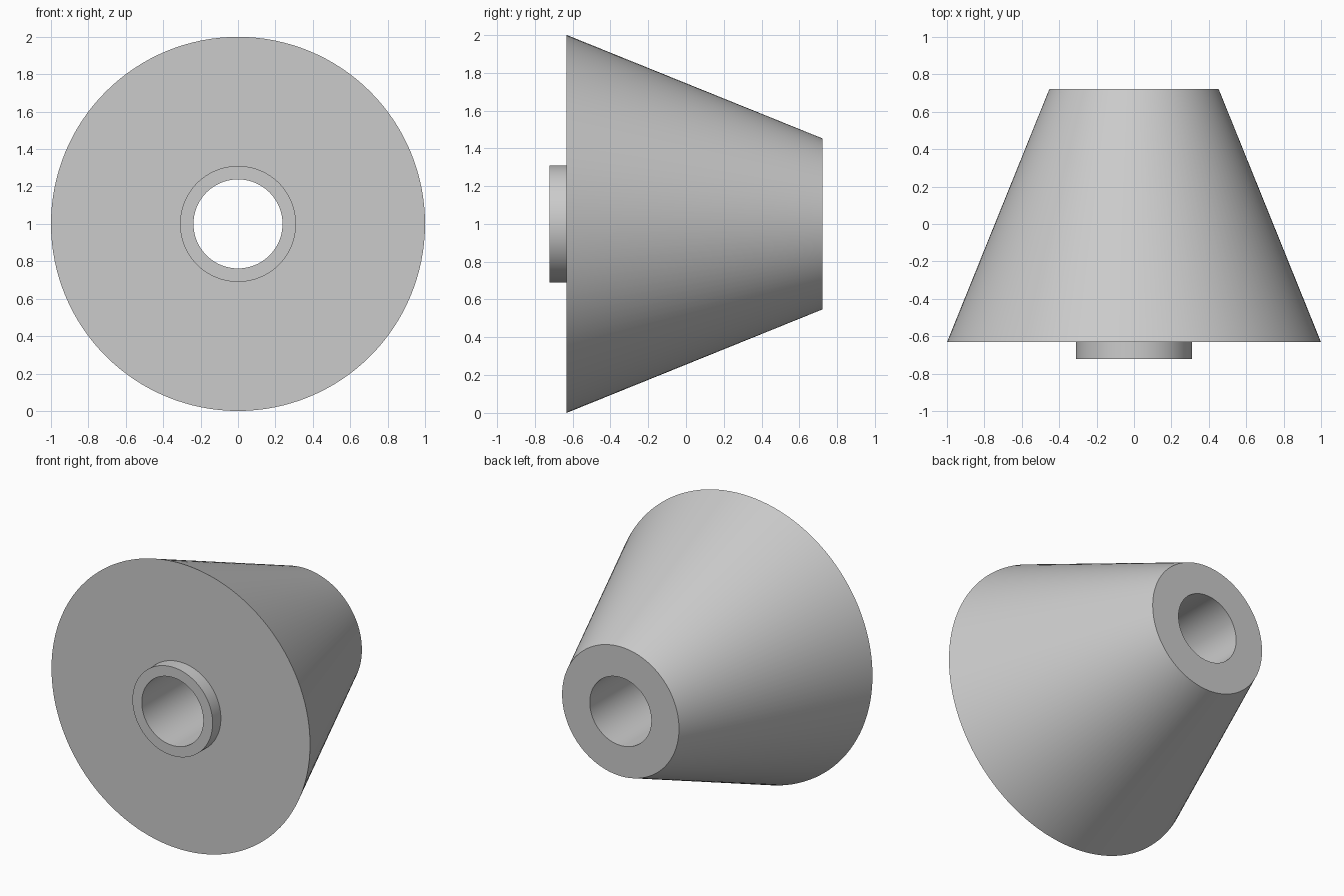
import bpy, bmesh, math
from mathutils import Matrix, Vector

if "Cube" in bpy.data.objects:
    bpy.data.objects.remove(bpy.data.objects["Cube"])

SEGMENTS = 128

# Cross-section as (radius, y): bore, collar, wide front face, taper, narrow back face
PROFILE = [(0.238, -0.723), (0.31, -0.723), (0.31, -0.632),
           (1.0, -0.632), (0.452, 0.723), (0.238, 0.723)]

grey = bpy.data.materials.new("light_grey")
grey.diffuse_color = (0.6, 0.6, 0.6, 1)
grey.use_nodes = True
grey.node_tree.nodes["Principled BSDF"].inputs["Base Color"].default_value = grey.diffuse_color

# Revolve the closed cross-section around the y axis
bm = bmesh.new()
rings = []
for i in range(SEGMENTS):
    turn = Matrix.Rotation(2 * math.pi * i / SEGMENTS, 3, 'Y')
    rings.append([bm.verts.new(turn @ Vector((0, y, r))) for r, y in PROFILE])
n = len(PROFILE)
for i in range(SEGMENTS):
    a, b = rings[i], rings[(i + 1) % SEGMENTS]
    for j in range(n):
        k = (j + 1) % n
        bm.faces.new((a[j], a[k], b[k], b[j]))
bmesh.ops.recalc_face_normals(bm, faces=bm.faces)

mesh = bpy.data.meshes.new("tapered_bushing")
bm.to_mesh(mesh)
bm.free()
mesh.materials.append(grey)
bushing = bpy.data.objects.new("tapered_bushing", mesh)
bushing.location.z = 1.0
bpy.context.collection.objects.link(bushing)

# Smooth round walls, crisp rims
bpy.context.view_layer.objects.active = bushing
bushing.select_set(True)
bpy.ops.object.shade_smooth_by_angle(angle=math.radians(30))
